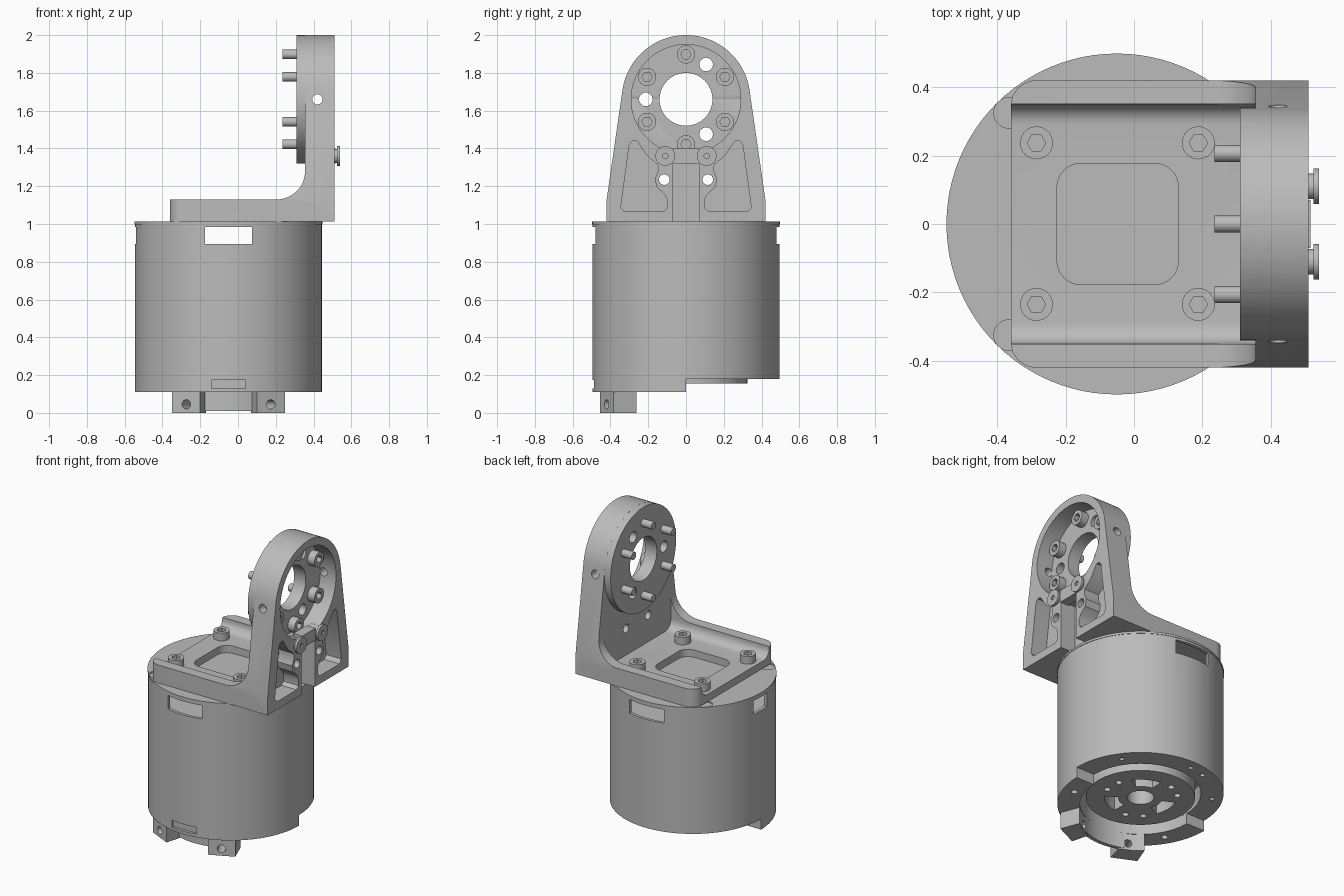
import bpy, bmesh
from math import sin, cos, radians, pi

if "Cube" in bpy.data.objects:
    bpy.data.objects.remove(bpy.data.objects["Cube"])

grey = bpy.data.materials.new("plain_grey")
grey.use_nodes = True
grey.diffuse_color = (0.5, 0.5, 0.5, 1)
grey.node_tree.nodes["Principled BSDF"].inputs["Base Color"].default_value = (0.5, 0.5, 0.5, 1)

CX = -0.05          # drum axis
EYE = 1.66          # height of the bearing eye
parts = []


def arc(cu, cv, r, a, b, n):
    return [(cu + r * cos(radians(a + (b - a) * i / n)),
             cv + r * sin(radians(a + (b - a) * i / n))) for i in range(n + 1)]


def circle(cu, cv, r, n=32):
    return arc(cu, cv, r, 0, 360, n)[:-1]


def rect(u0, u1, v0, v1):
    return [(u0, v0), (u1, v0), (u1, v1), (u0, v1)]


def rounded(u0, u1, v0, v1, r):
    return (arc(u1 - r, v1 - r, r, 0, 90, 8) + arc(u0 + r, v1 - r, r, 90, 180, 8)
            + arc(u0 + r, v0 + r, r, 180, 270, 8) + arc(u1 - r, v0 + r, r, 270, 360, 8))


def mirrored(points):
    return [(-u, v) for u, v in points]


def polar(az, r):
    return CX + r * cos(radians(az)), r * sin(radians(az))


def prism(name, outline, axis, lo, hi):
    """Extrude a 2D outline along an axis between two positions."""
    place = {"x": lambda u, v, w: (w, u, v),
             "y": lambda u, v, w: (u, w, v),
             "z": lambda u, v, w: (u, v, w)}[axis]
    bm = bmesh.new()
    bottom = [bm.verts.new(place(u, v, lo)) for u, v in outline]
    top = [bm.verts.new(place(u, v, hi)) for u, v in outline]
    bm.faces.new(bottom)
    bm.faces.new(top)
    n = len(outline)
    for i in range(n):
        j = (i + 1) % n
        bm.faces.new((bottom[i], bottom[j], top[j], top[i]))
    bmesh.ops.recalc_face_normals(bm, faces=bm.faces)
    mesh = bpy.data.meshes.new(name)
    bm.to_mesh(mesh)
    bm.free()
    mesh.materials.append(grey)
    obj = bpy.data.objects.new(name, mesh)
    bpy.context.collection.objects.link(obj)
    parts.append(obj)
    return obj


def combine(target, tool, operation):
    mod = target.modifiers.new("shape", "BOOLEAN")
    mod.operation, mod.solver, mod.object = operation, "EXACT", tool
    bpy.context.view_layer.objects.active = target
    bpy.ops.object.modifier_apply(modifier=mod.name)
    parts.remove(tool)
    bpy.data.objects.remove(tool)


def cut(target, outline, axis, lo, hi):
    combine(target, prism("cutter", outline, axis, lo, hi), "DIFFERENCE")


def add(target, outline, axis, lo, hi):
    combine(target, prism("addition", outline, axis, lo, hi), "UNION")


# Drum with a hollow upper bay, side slots and a well underneath
drum = prism("drum", circle(CX, 0, 0.495, 96), "z", 0.18, 1.0)
cut(drum, circle(CX, 0, 0.475, 96), "z", 0.885, 0.99)
cut(drum, rect(-0.175, 0.075, -0.6, 0.6), "z", 0.893, 0.983)
cut(drum, rect(-0.6, -0.4, -0.07, 0.07), "z", 0.893, 0.983)
cut(drum, circle(CX, 0, 0.36, 64), "z", 0.1, 0.3)
for az in (35, 94, 109, 148):
    cut(drum, circle(*polar(az, 0.43), 0.015, 16), "z", 0.1, 0.24)

# Lid with two counterbores
lid = prism("lid", circle(CX, 0, 0.498, 96), "z", 0.998, 1.012)
for side in (-1, 1):
    cut(lid, circle(-0.365, 0.325 * side, 0.045), "z", 1.003, 1.1)

# Rotor with bore, three windows and screw holes
rotor = prism("rotor", circle(CX, 0, 0.325, 64), "z", 0.155, 0.31)
cut(rotor, circle(CX, 0, 0.08), "z", 0.1, 0.29)
for az in (60, 180, 300):
    window = ([polar(az + d, 0.215) for d in (-24, -14, 0, 14, 24)]
              + [polar(az + d, 0.135) for d in (22, 0, -22)])
    cut(rotor, window, "z", 0.1, 0.29)
    for d in (46, 74):
        cut(rotor, circle(*polar(az + d, 0.22), 0.02, 16), "z", 0.1, 0.25)

# Half ring under the front half of the drum
half_ring = prism("half_ring", arc(CX, 0, 0.495, 180, 360, 48) + arc(CX, 0, 0.36, 360, 180, 36),
                  "z", 0.11, 0.18)
cut(half_ring, rect(-0.14, 0.04, -0.6, -0.475), "z", 0.13, 0.175)
for az in (-20, 210):
    cut(half_ring, circle(*polar(az, 0.42), 0.02, 16), "z", 0.1, 0.16)

# Feet and the thin wall between them
for name, side in (("left_foot", 1), ("right_foot", -1)):
    shape = [(0.15, -0.455), (0.3, -0.385), (0.252, -0.262), (0.19, -0.31), (0.12, -0.345)]
    foot = prism(name, [(CX + side * u, v) for u, v in shape], "z", 0, 0.112)
    hole = prism("cutter", circle(0, 0.045, 0.025, 20), "y", -0.6, -0.2)
    hole.rotation_euler.z = side * radians(28)
    hole.location.x = CX
    bpy.context.view_layer.update()
    combine(foot, hole, "DIFFERENCE")
prism("foot_wall", arc(CX, 0, 0.385, 245, 295, 16) + arc(CX, 0, 0.36, 295, 245, 16), "z", 0.01, 0.112)

# Bracket: railed base, upright, bearing pad and rail fillets
half = [(0.42, 1.012), (0.42, 1.13), (0.35, 1.13)] + arc(0.29, 1.12, 0.06, 0, -90, 8)
bracket = prism("bracket", half + mirrored(half)[::-1], "x", -0.36, 0.45)
plan = rounded(-0.36, 0.7, -0.42, 0.42, 0.075)
combine(bracket, prism("plan", plan, "z", 0.9, 1.3), "INTERSECT")
upright = [(-0.42, 1.012), (0.42, 1.012), (0.42, 1.13)] + arc(0, EYE, 0.34, 8, 172, 48) + [(-0.42, 1.13)]
add(bracket, upright, "x", 0.355, 0.51)
add(bracket, circle(0, EYE, 0.34, 64), "x", 0.31, 0.4)
fillet = [(0.205, 1.1), (0.4, 1.1), (0.4, 1.28)] + arc(0.205, 1.28, 0.15, 0, -90, 12)
for y0, y1 in ((0.35, 0.42), (-0.42, -0.35)):
    add(bracket, fillet, "y", y0, y1)
combine(bracket, prism("side_trim", upright, "x", -1, 1), "INTERSECT")

# Bracket openings: floor window, eye recess, bore, slot, pockets and holes
cut(bracket, rounded(-0.225, 0.13, -0.177, 0.177, 0.07), "z", 0.9, 1.2)
cut(bracket, circle(0, EYE, 0.29, 64), "x", 0.395, 0.6)
cut(bracket, circle(0, EYE, 0.14, 48), "x", 0.2, 0.6)
cut(bracket, rect(-0.07, 0.07, 0.9, 1.33), "x", 0.4, 0.6)
cut(bracket, circle(0.42, EYE, 0.027, 24), "y", -0.6, 0.6)
for az in (60, 180, 300):
    cut(bracket, circle(0.213 * cos(radians(az)), EYE + 0.213 * sin(radians(az)), 0.036, 24), "x", 0.2, 0.6)
pocket = [(0.10, 1.085), (0.12, 1.065), (0.325, 1.065), (0.345, 1.09), (0.30, 1.42), (0.285, 1.44),
          (0.26, 1.44), (0.21, 1.365), (0.15, 1.315), (0.147, 1.28), (0.165, 1.24), (0.155, 1.195),
          (0.115, 1.16), (0.10, 1.13)]
for side in (pocket, mirrored(pocket)):
    cut(bracket, side, "x", 0.4, 0.6)
for y in (-0.115, 0.115):
    cut(bracket, circle(y, 1.235, 0.028, 24), "x", 0.2, 0.6)


# Socket head screws
def screw(name, u, v, axis, seat, height, tip):
    head = prism(name, circle(u, v, 0.048, 32), axis, seat, seat + height)
    cut(head, circle(u, v, 0.027, 6), axis, seat + height * 0.45, seat + 1)
    prism(name + "_shank", circle(u, v, 0.025, 20), axis, tip, seat + 0.005)


for i in range(6):
    a = radians(30 + 60 * i)
    screw("eye_screw", 0.238 * cos(a), EYE + 0.238 * sin(a), "x", 0.39, 0.055, 0.235)
for x in (-0.285, 0.188):
    for y in (-0.235, 0.237):
        screw("base_screw", x, y, "z", 1.055, 0.055, 1.0)

# Flanged stop pins and the bar between them
prism("stop_bar", rect(-0.07, 0.07, 1.32, 1.4), "x", 0.45, 0.515)
for y in (-0.11, 0.11):
    prism("stop_pin", circle(y, 1.36, 0.037), "x", 0.45, 0.53)
    flange = prism("stop_flange", circle(y, 1.36, 0.052), "x", 0.525, 0.54)
    cut(flange, circle(y, 1.36, 0.015, 16), "x", 0.53, 0.6)

# Smooth the round walls, keep the edges sharp
bpy.ops.object.select_all(action="DESELECT")
for obj in parts:
    obj.select_set(True)
bpy.context.view_layer.objects.active = parts[0]
bpy.ops.object.shade_smooth_by_angle(angle=radians(30))
